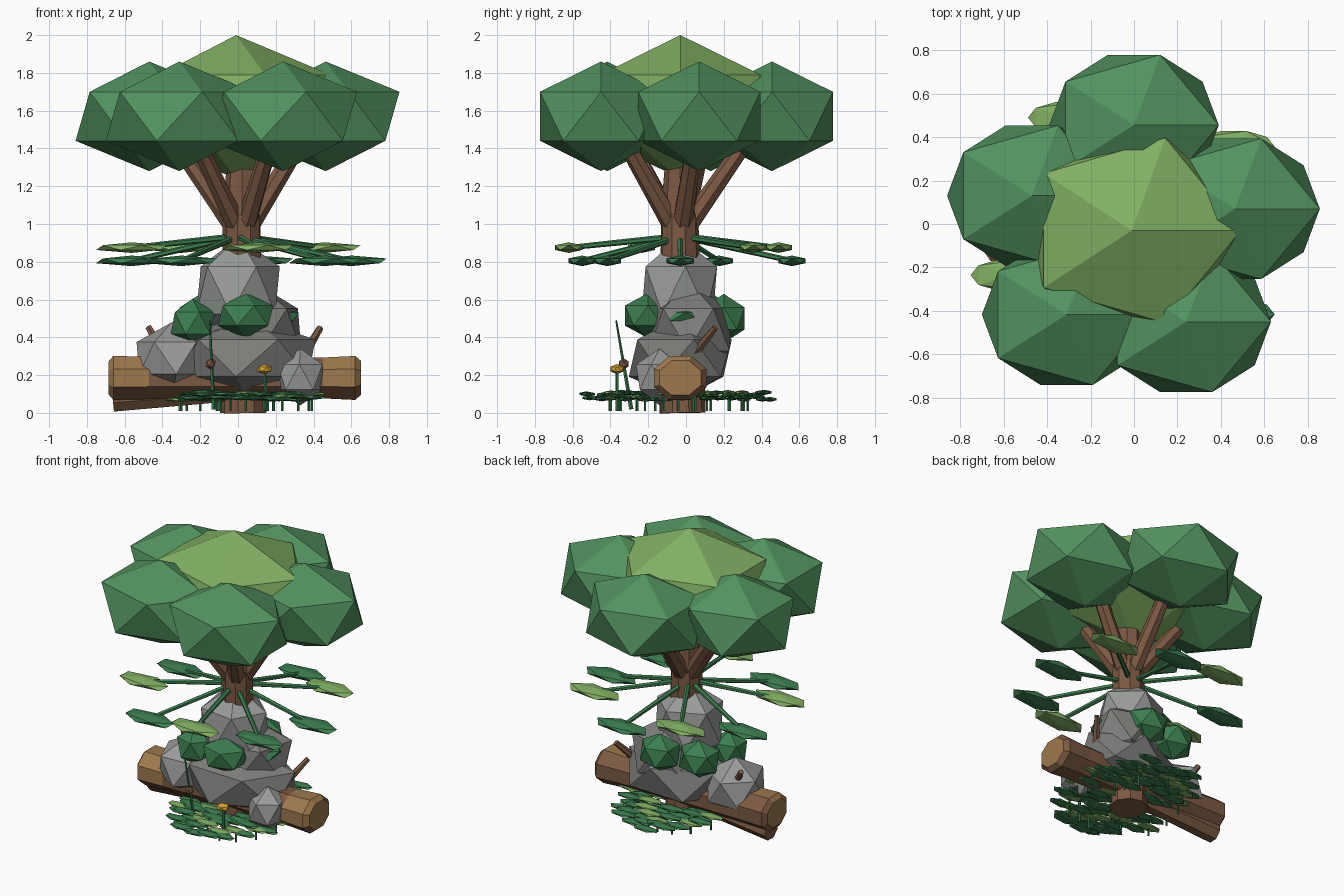
import bpy, bmesh, math, random
from mathutils import Vector, Matrix

if "Cube" in bpy.data.objects:
    bpy.data.objects.remove(bpy.data.objects["Cube"])
random.seed(4)


def material(name, rgb):
    m = bpy.data.materials.new(name)
    m.diffuse_color = (*rgb, 1)
    m.use_nodes = True
    m.node_tree.nodes["Principled BSDF"].inputs["Base Color"].default_value = m.diffuse_color
    return m


CANOPY = material("canopy green", (0.085, 0.29, 0.115))
LIME = material("light green", (0.22, 0.43, 0.125))
FERN = material("fern green", (0.045, 0.21, 0.08))
BARK = material("bark brown", (0.20, 0.10, 0.055))
WOOD = material("cut wood tan", (0.34, 0.19, 0.075))
PALE = material("pale stone", (0.32, 0.33, 0.32))
STONE = material("grey stone", (0.21, 0.21, 0.20))
GOLD = material("flower gold", (0.68, 0.37, 0.03))


def finish(bm, name, mats):
    me = bpy.data.meshes.new(name)
    bm.to_mesh(me)
    bm.free()
    for m in mats:
        me.materials.append(m)
    ob = bpy.data.objects.new(name, me)
    bpy.context.collection.objects.link(ob)
    return ob


def add_blob(bm, c, r, turn=0.0):
    """Squashed icosahedron."""
    mat = Matrix.Translation(c) @ Matrix.Rotation(turn, 4, 'Z') @ Matrix.Diagonal((*r, 1))
    bmesh.ops.create_icosphere(bm, subdivisions=1, radius=1, matrix=mat)


def add_rod(bm, a, b, r1, r2, sides=8):
    """Tapered prism from a to b."""
    a, b = Vector(a), Vector(b)
    d = b - a
    mat = Matrix.Translation((a + b) / 2) @ d.to_track_quat('Z', 'Y').to_matrix().to_4x4()
    bmesh.ops.create_cone(bm, cap_ends=True, segments=sides, radius1=r1, radius2=r2,
                          depth=d.length, matrix=mat)


def blob(name, c, r, m, turn=0.0):
    bm = bmesh.new()
    add_blob(bm, c, r, turn)
    return finish(bm, name, [m])


def rod(name, a, b, r1, r2, m, sides=8):
    bm = bmesh.new()
    add_rod(bm, a, b, r1, r2, sides)
    return finish(bm, name, [m])


# Trunk, and one branch into each canopy clump
rod("trunk", (0.03, -0.02, 0), (0.02, -0.035, 1.05), 0.125, 0.1, BARK, 9)
rod("trunk_top", (0.02, -0.035, 1.03), (0.02, -0.03, 1.4), 0.1, 0.075, BARK, 8)
clumps = [(0.465, 0.07), (0, 0.455), (-0.47, 0.13), (-0.31, -0.417), (0.24, -0.45)]
for i, (x, y) in enumerate(clumps):
    blob(f"canopy_clump_{i}", (x, y, 1.57), (0.436, 0.38, 0.29), CANOPY)
    rod(f"branch_{i}", (0.02 + x * 0.06, -0.03 + y * 0.06, 0.97), (x * 0.8, y * 0.8, 1.5),
        0.055, 0.042, BARK, 7)
blob("canopy_crown", (-0.01, -0.03, 1.62), (0.56, 0.5, 0.38), LIME)

# Ring of nine fronds, alternating colour and height
for i in range(9):
    a = math.radians(40 * i)
    z = 0.875 if i % 2 else 0.805
    p = Vector((0.6 * math.cos(a), -0.03 + 0.6 * math.sin(a), z))
    blob(f"frond_leaf_{i}", p, (0.21, 0.085, 0.028), LIME if i % 2 else FERN)
    rod(f"frond_stem_{i}", (0, -0.03, 0.935), p, 0.018, 0.014, FERN, 6)

# Rock pile
rocks = [
    ("tall_rock", (0, -0.035, 0.65), (0.25, 0.225, 0.28), PALE, 0.15),
    ("back_rock", (0.09, 0.02, 0.44), (0.29, 0.24, 0.25), STONE, 0.5),
    ("main_rock", (0.05, -0.03, 0.29), (0.41, 0.30, 0.22), STONE, 0.2),
    ("left_rock", (-0.35, -0.05, 0.29), (0.21, 0.23, 0.19), PALE, 0.4),
    ("small_rock", (0.33, -0.14, 0.19), (0.14, 0.14, 0.15), PALE, 0.9),
]
for n, c, r, m, t in rocks:
    blob(n, c, r, m, t)

# Moss bushes around the tall rock
bushes = [(0.04, -0.2, 0.515, 0.165, 0.12), (-0.24, -0.14, 0.475, 0.13, 0.13),
          (-0.2, 0.14, 0.5, 0.15, 0.13), (0.06, 0.2, 0.5, 0.15, 0.13),
          (0.17, 0.0, 0.51, 0.17, 0.05)]
for i, (x, y, z, r, h) in enumerate(bushes):
    blob(f"bush_{i}", (x, y, z), (r, r * 0.87, h), FERN)

# Fallen log with pale ends
bm = bmesh.new()
stations = [(-0.685, 0.105), (-0.66, 0.14), (-0.47, 0.135), (0.45, 0.13), (0.62, 0.14), (0.65, 0.11)]
rings = []
for x, r in stations:
    z = 0.185
    rings.append([bm.verts.new((x, -0.03 + 1.08 * r * math.cos(2 * math.pi * (k + .5) / 8),
                                z + r * 0.9 * math.sin(2 * math.pi * (k + .5) / 8))) for k in range(8)])
for A, B in zip(rings, rings[1:]):
    for k in range(8):
        bm.faces.new((A[k], A[(k + 1) % 8], B[(k + 1) % 8], B[k]))
bm.faces.new(rings[0])
bm.faces.new(rings[-1])
bmesh.ops.recalc_face_normals(bm, faces=bm.faces)
for f in bm.faces:
    end = abs(f.calc_center_median().x) > 0.45
    f.material_index = int(end and f.normal.y < 0.3 and f.normal.z > -0.5)
finish(bm, "fallen_log", [BARK, WOOD])
rod("low_root", (-0.66, 0.0, 0.07), (-0.1, -0.02, 0.11), 0.07, 0.06, BARK, 7)
rod("log_twig_right", (0.32, 0.0, 0.26), (0.435, 0.155, 0.45), 0.03, 0.018, BARK, 6)
rod("log_twig_left", (-0.36, 0.0, 0.26), (-0.475, 0.07, 0.455), 0.03, 0.018, BARK, 6)

# Ground cover: flat leaves on short stalks
leaves = {0: bmesh.new(), 1: bmesh.new()}
stalks = bmesh.new()
N = 84
for i in range(N):
    a = i * 2.39996
    r = math.sqrt(0.1 + 0.9 * i / (N - 1))
    x, y = 0.04 + 0.37 * r * math.cos(a), -0.04 + 0.51 * r * math.sin(a)
    z = random.uniform(0.07, 0.11)
    add_blob(leaves[int(i % 4 == 0)], (x, y, z), (0.1, 0.042, 0.013))
    if i % 4 == 0:
        add_rod(stalks, (x, y, 0.01), (x, y, z), 0.007, 0.007, 5)
finish(leaves[0], "ground_leaves_dark", [FERN])
finish(leaves[1], "ground_leaves_light", [LIME])
finish(stalks, "ground_stalks", [FERN])

# Yellow flower and a tall grass stalk with a bud
rod("flower_stem", (0.145, -0.365, 0.01), (0.145, -0.365, 0.23), 0.009, 0.008, FERN, 6)
blob("flower_head", (0.14, -0.365, 0.232), (0.046, 0.042, 0.027), GOLD)
rod("grass_stalk", (-0.13, -0.29, 0.02), (-0.15, -0.37, 0.49), 0.012, 0.005, FERN, 5)
blob("stalk_bud", (-0.145, -0.33, 0.26), (0.03, 0.03, 0.03), BARK)
